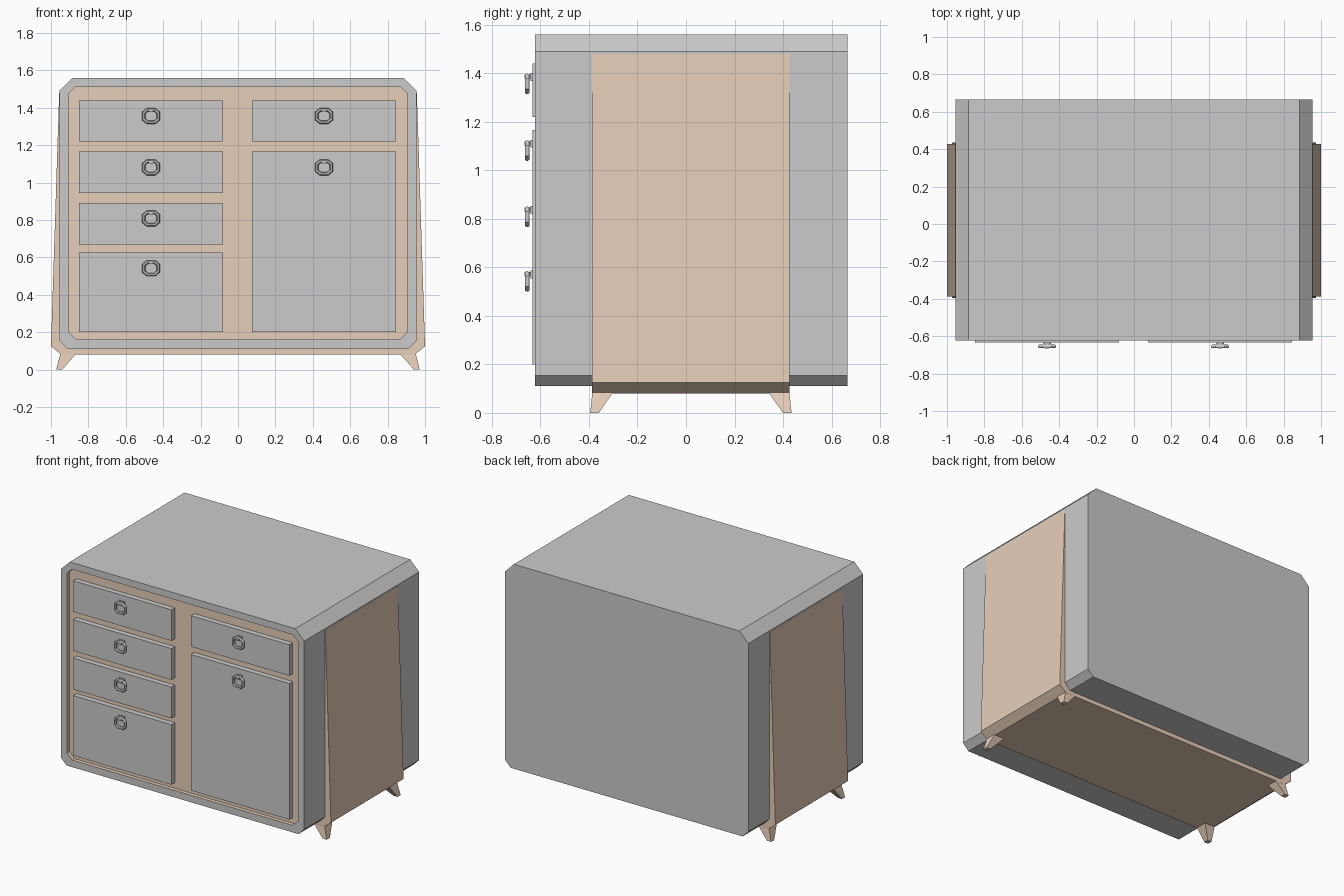
import bpy, bmesh

if "Cube" in bpy.data.objects:
    bpy.data.objects.remove(bpy.data.objects["Cube"])

wood = bpy.data.materials.new("wood")
wood.diffuse_color = (0.8, 0.62, 0.48, 1)
wood.use_nodes = True
wood.node_tree.nodes["Principled BSDF"].inputs["Base Color"].default_value = wood.diffuse_color


def finish(name, bm, mats=()):
    bmesh.ops.recalc_face_normals(bm, faces=bm.faces)
    me = bpy.data.meshes.new(name)
    bm.to_mesh(me)
    bm.free()
    for m in mats:
        me.materials.append(m)
    ob = bpy.data.objects.new(name, me)
    bpy.context.collection.objects.link(ob)
    return ob


def loft(bm, loops, caps=True, closed=False):
    """Bridge equal-length loops of points; returns bands of faces."""
    vs = [[bm.verts.new(p) for p in lp] for lp in loops]
    n, bands = len(vs[0]), []
    pairs = list(zip(vs, vs[1:])) + ([(vs[-1], vs[0])] if closed else [])
    for a, b in pairs:
        bands.append([bm.faces.new((a[i], a[(i + 1) % n], b[(i + 1) % n], b[i])) for i in range(n)])
    if caps and not closed:
        bands.append([bm.faces.new(vs[0]), bm.faces.new(vs[-1])])
    return bands


def box(bm, x0, x1, y0, y1, z0, z1):
    loft(bm, [[(x0, y, z0), (x1, y, z0), (x1, y, z1), (x0, y, z1)] for y in (y0, y1)])


def mirrored(half):
    return half + [(-x, z) for x, z in reversed(half)]


def at_y(profile, y):
    return [(x, y, z) for x, z in profile]


# Cabinet shell with chamfered corners and a recessed wooden face
outer = mirrored([(0.91, 0.11), (0.955, 0.155), (0.955, 1.49), (0.885, 1.56)])
inner = mirrored([(0.865, 0.16), (0.905, 0.20), (0.905, 1.475), (0.868, 1.512)])
bm = bmesh.new()
bands = loft(bm, [at_y(outer, 0.665), at_y(outer, -0.622), at_y(inner, -0.622), at_y(inner, -0.595)])
for f in bands[2] + [bands[3][1]]:
    f.material_index = 1
grey = bpy.data.materials.new("grey")
grey.diffuse_color = (0.8, 0.8, 0.8, 1)
grey.use_nodes = True
grey.node_tree.nodes["Principled BSDF"].inputs["Base Color"].default_value = grey.diffuse_color
finish("cabinet_body", bm, (grey, wood))

# Wooden cradle wrapping the bottom and tapering up both sides
cradle = [(0.945, 0.08), (1.0, 0.125), (0.956, 1.48), (0.95, 1.48), (0.95, 0.157), (0.908, 0.115)]
cradle = mirrored(cradle)
bm = bmesh.new()
a = [bm.verts.new(p) for p in at_y(cradle, -0.387)]
b = [bm.verts.new(p) for p in at_y(cradle, 0.427)]
n = len(cradle)
for i in range(n):
    bm.faces.new((a[i], a[(i + 1) % n], b[(i + 1) % n], b[i]))
h = n // 2
for vs in (a, b):
    # end caps split into quads along the U
    for i in range(h // 2 - 1):
        j = h - 1 - i
        bm.faces.new((vs[i], vs[i + 1], vs[j - 1], vs[j]) if i + 1 != j - 1 else (vs[i], vs[i + 1], vs[j]))
        k, l = n - 1 - i, n - 1 - j
        bm.faces.new((vs[k], vs[k - 1], vs[l + 1], vs[l]))
    bm.faces.new((vs[0], vs[h - 1], vs[h], vs[n - 1]))
finish("side_cradle", bm, (wood,))

# Splayed tapered feet
for sx, side in ((-1, "left"), (1, "right")):
    for sy, end in ((-1, "front"), (1, "back")):
        bm = bmesh.new()
        loops = []
        for x0, x1, y0, y1, z in ((0.865, 0.95, 0.32, 0.406, 0.085), (0.94, 0.972, 0.38, 0.415, 0.0)):
            loops.append([(sx * x, 0.02 + sy * y, z) for x, y in
                          ((x0, y0), (x1, y0), (x1, y1), (x0, y1))])
        loft(bm, loops)
        finish(f"{end}_{side}_foot", bm, (wood,))


# Drop ring handle on a small bracket
def handle(name, cx, top):
    bm = bmesh.new()
    cz = top - 0.044
    octagon = [(0.024, -0.042), (0.048, -0.022), (0.048, 0.022), (0.024, 0.042)]
    octagon = mirrored(octagon)
    loops = []
    for k, y in ((1.0, -0.652), (0.9, -0.645), (0.72, -0.645), (0.6, -0.652),
                 (0.6, -0.657), (0.72, -0.664), (0.9, -0.664), (1.0, -0.657)):
        loops.append([(cx + x * k, y, cz + z * k) for x, z in octagon])
    loft(bm, loops, closed=True)
    box(bm, cx - 0.02, cx + 0.02, -0.641, -0.63, top - 0.032, top)
    box(bm, cx - 0.011, cx + 0.011, -0.665, -0.635, top - 0.022, top - 0.006)
    finish(name, bm)


# Drawer and door fronts
fronts = [("left_drawer_1", -0.465, 1.22, 1.44), ("left_drawer_2", -0.465, 0.943, 1.165),
          ("left_drawer_3", -0.465, 0.67, 0.892), ("left_deep_drawer", -0.465, 0.20, 0.626),
          ("right_drawer", 0.46, 1.22, 1.44), ("right_door", 0.46, 0.20, 1.165)]
for name, cx, z0, z1 in fronts:
    bm = bmesh.new()
    box(bm, cx - 0.386, cx + 0.386, -0.633, -0.59, z0, z1)
    finish(name, bm)
    handle(name + "_handle", cx, z1 - 0.04)
